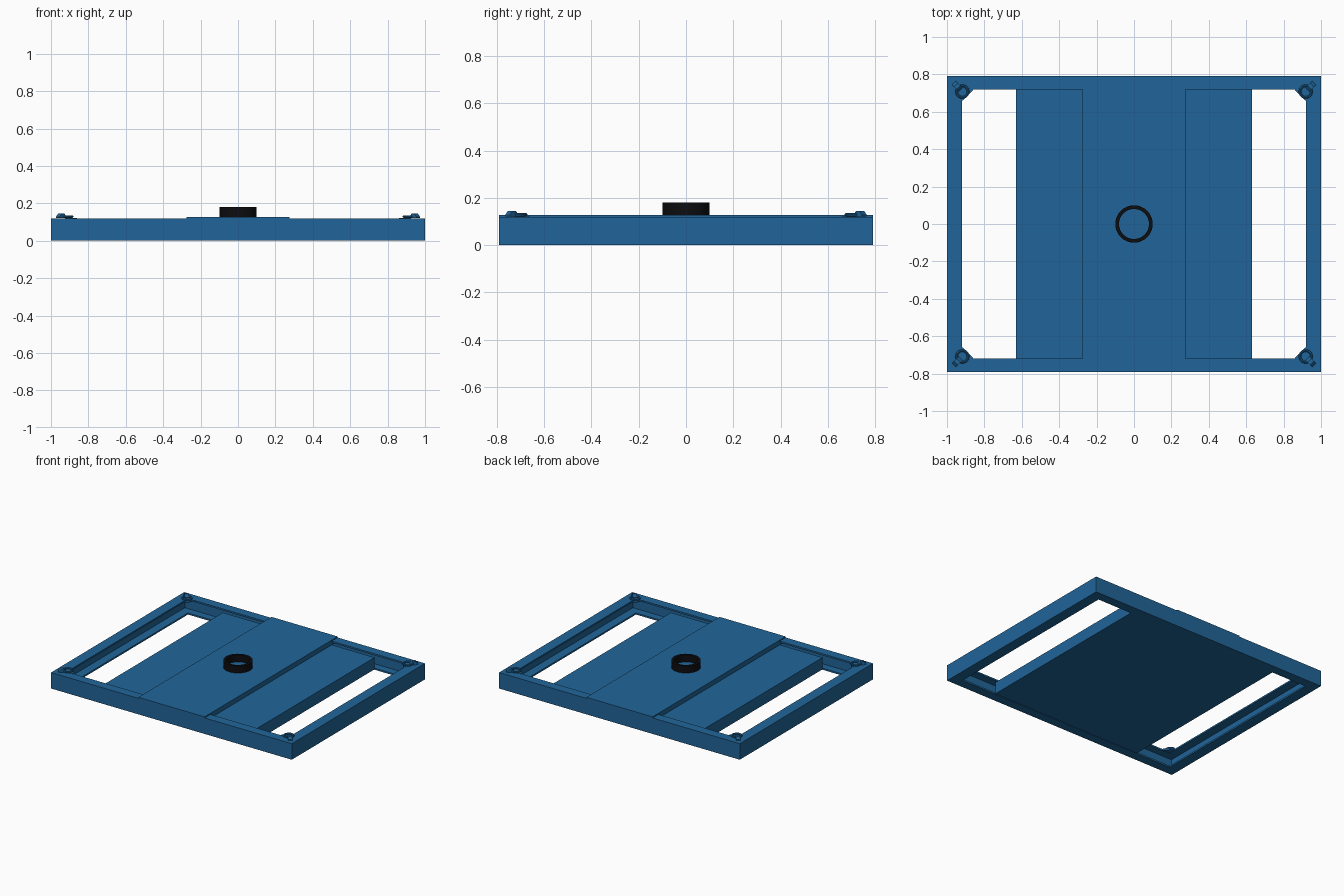
import bpy, bmesh, math
from mathutils import Matrix

if "Cube" in bpy.data.objects:
    bpy.data.objects.remove(bpy.data.objects["Cube"])

HX, HY, TOP = 1.0, 0.79, 0.12     # frame half sizes and height
FX, FY = 0.08, 0.07               # flange widths
SIGNS = [(-1, -1), (1, -1), (1, 1), (-1, 1)]


def material(name, color):
    m = bpy.data.materials.new(name)
    m.diffuse_color = color
    m.use_nodes = True
    m.node_tree.nodes["Principled BSDF"].inputs["Base Color"].default_value = m.diffuse_color
    return m


blue = material("blue_paint", (0.015, 0.13, 0.32, 1))
black = material("black_rubber", (0.004, 0.004, 0.005, 1))


def finish(name, bm, mat, mirror=False, smooth=False):
    bmesh.ops.recalc_face_normals(bm, faces=bm.faces)
    me = bpy.data.meshes.new(name)
    bm.to_mesh(me)
    bm.free()
    me.materials.append(mat)
    ob = bpy.data.objects.new(name, me)
    bpy.context.collection.objects.link(ob)
    if mirror:
        ob.modifiers.new("corners", 'MIRROR').use_axis = (True, True, False)
    if smooth:
        bpy.context.view_layer.objects.active = ob
        ob.select_set(True)
        bpy.ops.object.shade_smooth_by_angle(angle=math.radians(35))
        ob.select_set(False)
    return ob


def sweep(bm, loops):
    """Join closed point loops into a closed ring-shaped solid."""
    rows = [[bm.verts.new(p) for p in loop] for loop in loops]
    for a, b in zip(rows, rows[1:] + rows[:1]):
        for i in range(len(a)):
            j = (i + 1) % len(a)
            bm.faces.new((a[i], a[j], b[j], b[i]))


def box(name, x0, x1, y0, y1, z0, z1):
    bm = bmesh.new()
    bmesh.ops.create_cube(bm, size=1)
    for v in bm.verts:
        v.co = (x1 if v.co.x > 0 else x0,
                y1 if v.co.y > 0 else y0,
                z1 if v.co.z > 0 else z0)
    return finish(name, bm, blue)


def prism(name, pts, z0, z1, **kw):
    bm = bmesh.new()
    f = bm.faces.new([bm.verts.new((x, y, z0)) for x, y in pts])
    ext = bmesh.ops.extrude_face_region(bm, geom=[f])
    for v in ext["geom"]:
        if isinstance(v, bmesh.types.BMVert):
            v.co.z = z1
    return finish(name, bm, blue, **kw)


def ring_loops(profile, segments, cx=0, cy=0):
    angles = [2 * math.pi * i / segments for i in range(segments)]
    return [[(cx + r * math.cos(a), cy + r * math.sin(a), z) for r, z in profile]
            for a in angles]


# Outer frame: inward-facing channel section with mitred corners
channel = [(0, 0), (1, 0), (1, 0.012), (0.18, 0.012),
           (0.18, TOP - 0.012), (1, TOP - 0.012), (1, TOP), (0, TOP)]
bm = bmesh.new()
sweep(bm, [[(sx * (HX - d * FX), sy * (HY - d * FY), z) for d, z in channel]
           for sx, sy in SIGNS])
finish("outer_frame", bm, blue)

# Sunken deck between the rails and raised centre plate
box("deck", -0.63, 0.63, -0.72, 0.72, 0.003, 0.092)
box("centre_plate", -0.275, 0.275, -HY, HY, 0.09, 0.128)

# Black centre collar
bm = bmesh.new()
sweep(bm, ring_loops([(0.1, 0.128), (0.1, 0.18), (0.08, 0.18), (0.08, 0.128)], 48))
finish("centre_collar", bm, black, smooth=True)

# Corner gussets under the lashing rings
prism("corner_gussets", [(0.86, 0.725), (0.86, 0.717), (0.917, 0.66),
                         (0.925, 0.66), (0.925, 0.725)], 0.112, 0.122, mirror=True)

# Lashing rings lying flat in each corner
tube = [(0.031 + 0.007 * math.cos(k * math.pi / 4),
         0.129 + 0.007 * math.sin(k * math.pi / 4)) for k in range(8)]
bm = bmesh.new()
sweep(bm, ring_loops(tube, 24, 0.918, 0.708))
finish("lashing_rings", bm, blue, mirror=True, smooth=True)

# Diagonal clips holding the rings
bm = bmesh.new()
rows = [(-0.026, 0.121), (0.026, 0.121), (0.026, 0.128),
        (0.010, 0.145), (-0.010, 0.145), (-0.026, 0.128)]
place = Matrix.Translation((0.945, 0.736, 0)) @ Matrix.Rotation(math.pi / 4, 4, 'Z')
ends = [[bm.verts.new((u, s * 0.014, z)) for u, z in rows] for s in (-1, 1)]
for end in ends:
    bm.faces.new(end)
for i in range(len(rows)):
    j = (i + 1) % len(rows)
    bm.faces.new((ends[0][i], ends[0][j], ends[1][j], ends[1][i]))
bm.transform(place)
finish("ring_clips", bm, blue, mirror=True)
